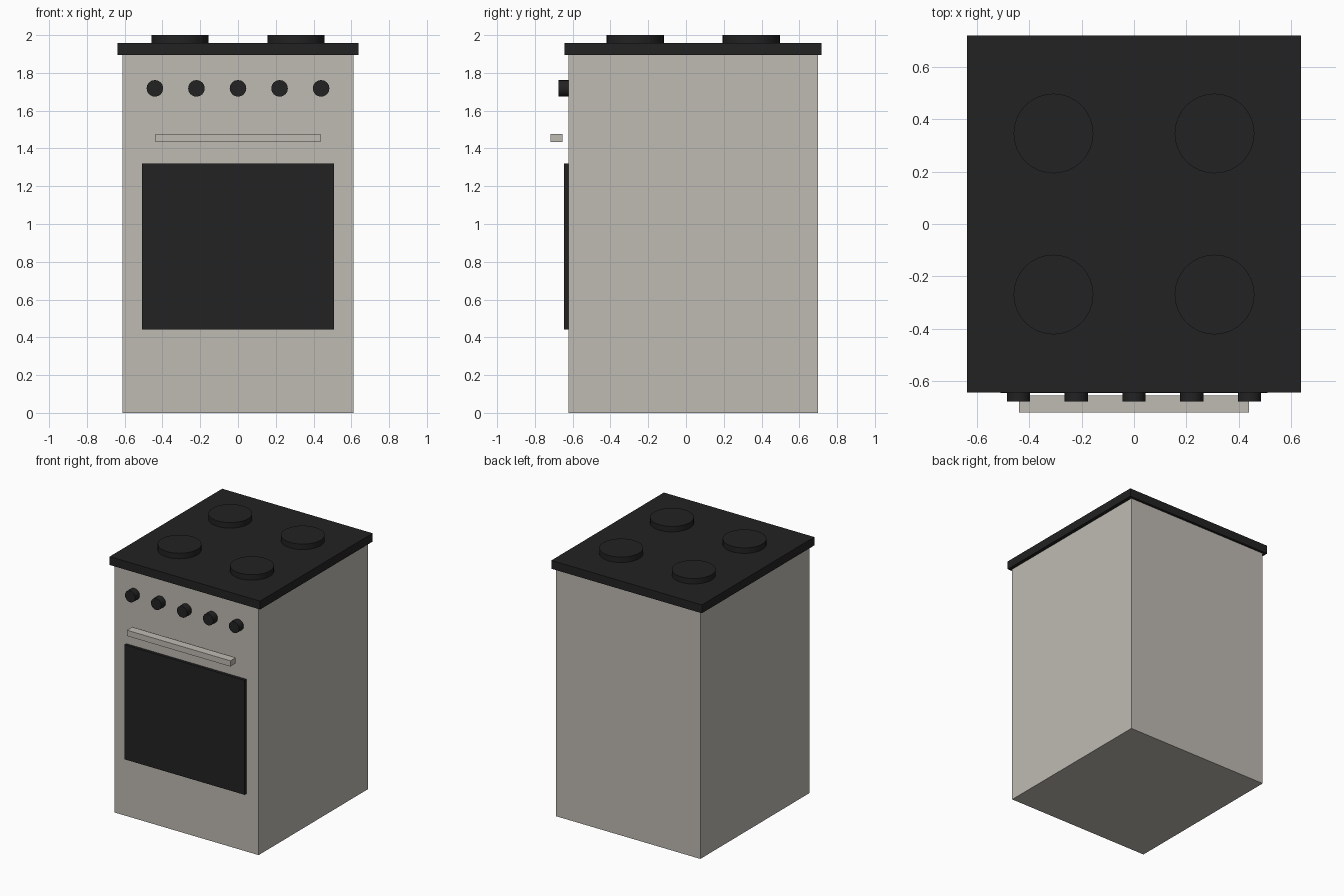
import bpy
import math

if "Cube" in bpy.data.objects:
    bpy.data.objects.remove(bpy.data.objects["Cube"])


def material(name, rgb):
    m = bpy.data.materials.new(name)
    m.diffuse_color = (*rgb, 1.0)
    m.use_nodes = True
    m.node_tree.nodes["Principled BSDF"].inputs["Base Color"].default_value = m.diffuse_color
    return m


enamel = material("warm_grey_enamel", (0.52, 0.495, 0.45))
black = material("black", (0.016, 0.016, 0.016))

CY = 0.038  # depth centre of the cabinet


def box(name, lo, hi, mat):
    centre = [(a + b) / 2 for a, b in zip(lo, hi)]
    size = [b - a for a, b in zip(lo, hi)]
    bpy.ops.mesh.primitive_cube_add(size=1, location=centre)
    ob = bpy.context.object
    ob.name = name
    ob.scale = size
    bpy.ops.object.transform_apply(location=False, rotation=False, scale=True)
    ob.data.materials.append(mat)
    return ob


def disc(name, centre, radius, depth, sides, mat, facing_front=False):
    rot = (math.pi / 2, 0, 0) if facing_front else (0, 0, 0)
    bpy.ops.mesh.primitive_cylinder_add(vertices=sides, radius=radius, depth=depth,
                                        location=centre, rotation=rot)
    ob = bpy.context.object
    ob.name = name
    bpy.ops.object.shade_smooth_by_angle(angle=math.radians(30))
    ob.data.materials.append(mat)
    return ob


# Cabinet and overhanging cooktop
box("cabinet", (-0.611, CY - 0.661, 0), (0.611, CY + 0.661, 1.894), enamel)
box("cooktop", (-0.637, CY - 0.68, 1.894), (0.637, CY + 0.68, 1.958), black)

# Four hotplates
for i, (sx, sy) in enumerate([(-1, -1), (1, -1), (-1, 1), (1, 1)]):
    disc(f"hotplate_{i + 1}", (sx * 0.307, CY + sy * 0.307, 1.979), 0.152, 0.042, 32, black)

# Oven window and door handle bar
box("oven_window", (-0.508, -0.645, 0.442), (0.508, -0.622, 1.319), black)
box("door_handle", (-0.438, -0.718, 1.433), (0.438, -0.654, 1.477), enamel)

# Row of control knobs
for i in range(5):
    disc(f"control_knob_{i + 1}", ((i - 2) * 0.22, -0.649, 1.718), 0.044, 0.054, 16, black, True)
